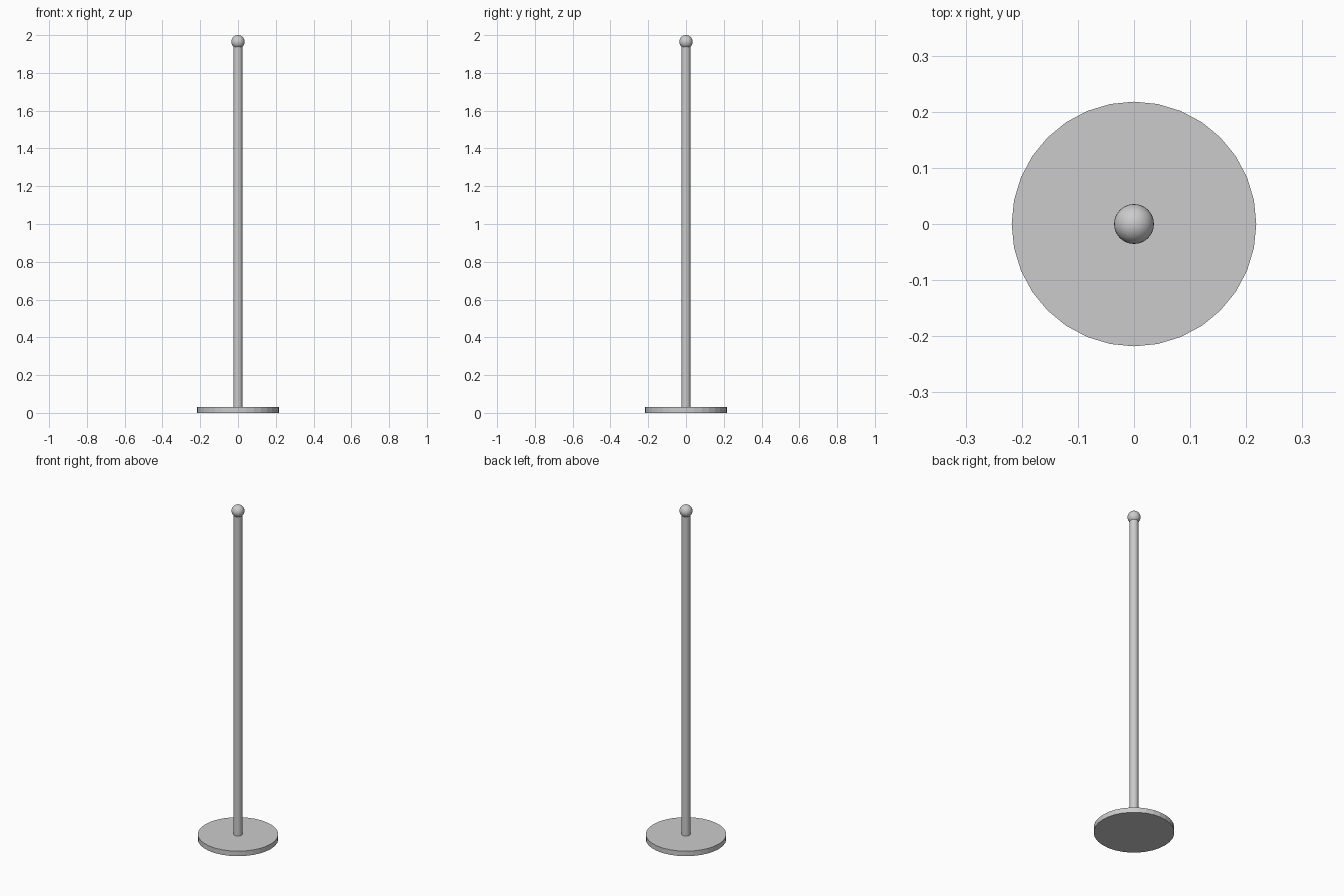
import bpy

if "Cube" in bpy.data.objects:
    bpy.data.objects.remove(bpy.data.objects["Cube"])


def finish(name):
    obj = bpy.context.object
    obj.name = name
    bpy.ops.object.shade_smooth_by_angle()
    return obj


def upright_cylinder(name, sides, radius, bottom, top):
    bpy.ops.mesh.primitive_cylinder_add(
        vertices=sides, radius=radius, depth=top - bottom,
        location=(0, 0, (bottom + top) / 2))
    return finish(name)


BALL_RADIUS = 0.0355
BALL_Z = 2.0 - BALL_RADIUS

# Round floor plate, kept faceted
upright_cylinder("base_plate", 32, 0.218, 0.0, 0.03)
bpy.ops.object.shade_flat()

# Slim upright, ending inside the ball
upright_cylinder("pole", 16, 0.024, 0.03, BALL_Z)

# Ball finial on top
bpy.ops.mesh.primitive_uv_sphere_add(
    segments=32, ring_count=16, radius=BALL_RADIUS, location=(0, 0, BALL_Z))
finish("ball_finial")
